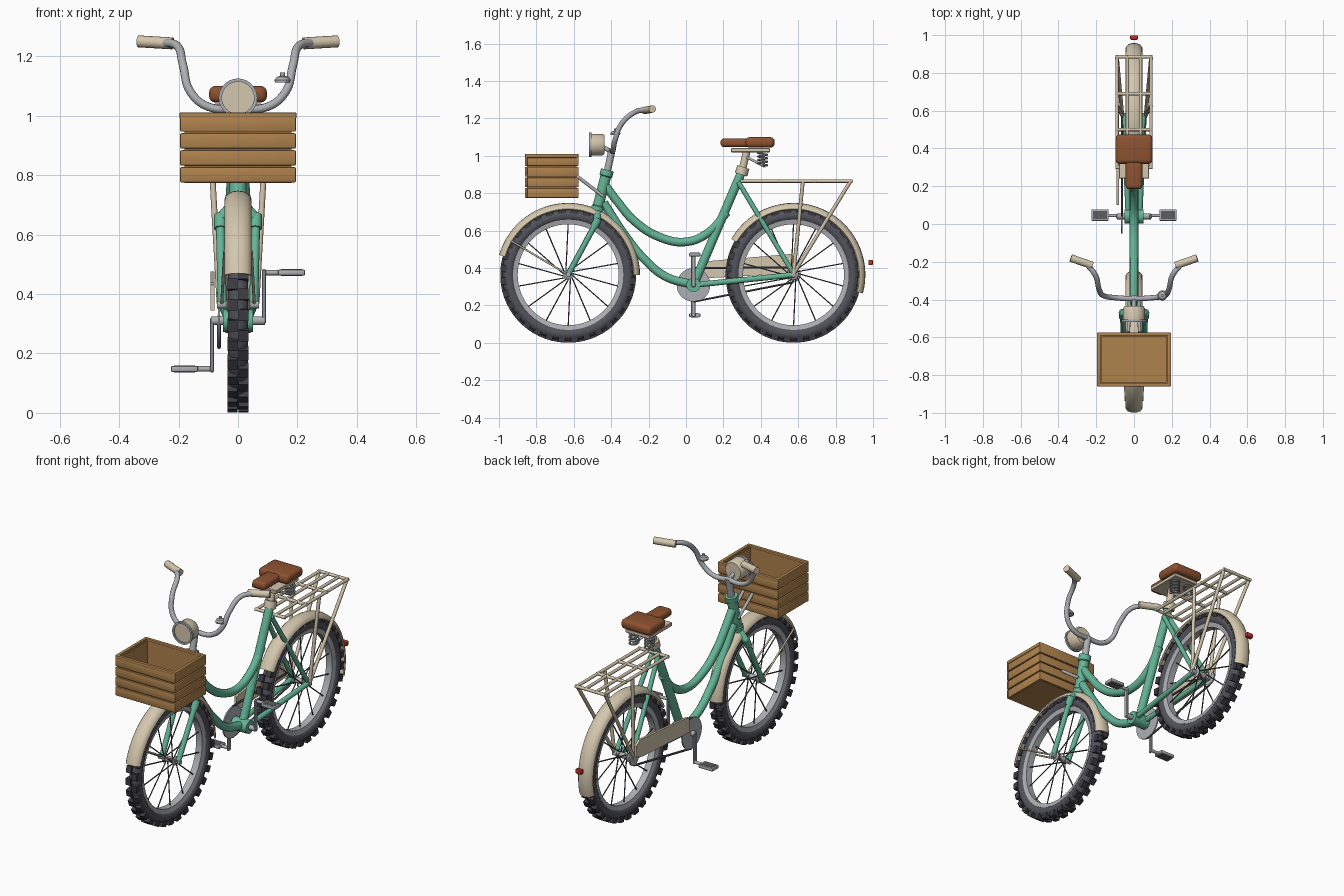
import bpy, bmesh
from math import sin, cos, pi, radians
from mathutils import Vector, Matrix

cube = bpy.data.objects.get("Cube")
if cube:
    bpy.data.objects.remove(cube)


def material(name, rgb):
    m = bpy.data.materials.new(name)
    m.use_nodes = True
    m.diffuse_color = (*rgb, 1)
    m.node_tree.nodes["Principled BSDF"].inputs["Base Color"].default_value = (*rgb, 1)
    return m


GREEN = material("mint green", (0.13, 0.46, 0.31))
CREAM = material("cream", (0.66, 0.57, 0.42))
WOOD = material("basket wood", (0.43, 0.225, 0.075))
LEATHER = material("brown leather", (0.27, 0.085, 0.03))
METAL = material("light metal", (0.42, 0.43, 0.45))
TYRE = material("tyre grey", (0.085, 0.085, 0.105))
TREAD = material("tread dark", (0.045, 0.045, 0.055))
SPOKE = material("dark steel", (0.11, 0.11, 0.12))
RED = material("lamp red", (0.55, 0.03, 0.02))


def place(name, mesh, mat):
    mesh.materials.clear()
    mesh.materials.append(mat)
    for p in mesh.polygons:
        p.use_smooth = True
        p.material_index = 0
    mesh.set_sharp_from_angle(angle=radians(35))
    ob = bpy.data.objects.new(name, mesh)
    bpy.context.scene.collection.objects.link(ob)
    return ob


def finish(name, bm, mat):
    bmesh.ops.remove_doubles(bm, verts=bm.verts, dist=1e-5)
    bmesh.ops.recalc_face_normals(bm, faces=bm.faces)
    mesh = bpy.data.meshes.new(name)
    bm.to_mesh(mesh)
    bm.free()
    return place(name, mesh, mat)


def boxes(name, items, mat, bevel=0.0, segs=1):
    """Boxes from (centre, size) pairs or matrices, in one object."""
    bm = bmesh.new()
    for it in items:
        mx = it if isinstance(it, Matrix) else Matrix.LocRotScale(Vector(it[0]), None, Vector(it[1]))
        bmesh.ops.create_cube(bm, size=1, matrix=mx)
    if bevel:
        bmesh.ops.bevel(bm, geom=bm.edges[:], offset=bevel, segments=segs, profile=0.5, affect='EDGES')
    return finish(name, bm, mat)


def lathe(name, origin, axis, profile, mat, n=24, closed=False):
    """Revolve (radius, height) points around an axis."""
    bm = bmesh.new()
    rot = Vector(axis).to_track_quat('Z', 'Y')
    rings = [[bm.verts.new(Vector(origin) + rot @ Vector((r * cos(2 * pi * i / n), r * sin(2 * pi * i / n), h)))
              for r, h in profile] for i in range(n)]
    m = len(profile)
    for i in range(n):
        a, b = rings[i], rings[(i + 1) % n]
        for j in range(m if closed else m - 1):
            k = (j + 1) % m
            bm.faces.new((a[j], a[k], b[k], b[j]))
    return finish(name, bm, mat)


def rod(name, a, b, r, mat, n=16):
    a, b = Vector(a), Vector(b)
    h = (b - a).length
    return lathe(name, a, b - a, [(0, 0), (r, 0), (r, h), (0, h)], mat, n)


def tube(name, paths, r, mat, smooth=True, res=4):
    """Round tubes along one or more paths."""
    cu = bpy.data.curves.new(name, 'CURVE')
    cu.dimensions = '3D'
    cu.bevel_depth, cu.bevel_resolution, cu.use_fill_caps = r, res, True
    cu.resolution_u = 8
    for pts in paths:
        s = cu.splines.new('BEZIER' if smooth else 'POLY')
        if smooth:
            s.bezier_points.add(len(pts) - 1)
            for bp, p in zip(s.bezier_points, pts):
                bp.co = p
                bp.handle_left_type = bp.handle_right_type = 'AUTO'
        else:
            s.points.add(len(pts) - 1)
            for sp, p in zip(s.points, pts):
                sp.co = (*p, 1)
    tmp = bpy.data.objects.new(name + " path", cu)
    bpy.context.scene.collection.objects.link(tmp)
    dg = bpy.context.evaluated_depsgraph_get()
    mesh = bpy.data.meshes.new_from_object(tmp.evaluated_get(dg))
    bpy.data.objects.remove(tmp)
    return place(name, mesh, mat)


def both(pts):
    """A path and its mirror image across x = 0."""
    return [pts, [(-x, y, z) for x, y, z in pts]]


AXLE = 0.364
FRONT, REAR = -0.63, 0.575


def wheel(tag, y):
    c = Vector((0, y, AXLE))
    sect = [2 * pi * k / 14 for k in range(14)]
    lathe(tag + "_tyre", c, (1, 0, 0), [(0.318 + 0.034 * cos(t), 0.035 * sin(t)) for t in sect], TYRE, 56, True)
    lathe(tag + "_rim", c, (1, 0, 0), [(0.27, -0.02), (0.295, -0.026), (0.295, 0.026), (0.27, 0.02)], METAL, 56, True)
    # staggered tread blocks
    lugs = []
    for i in range(64):
        side = 1 if i % 2 else -1
        r = Matrix.Rotation(2 * pi * i / 64, 4, 'X')
        lugs.append(Matrix.Translation(c) @ r @ Matrix.LocRotScale(
            Vector((side * 0.019, 0, 0.3465)), None, Vector((0.033, 0.038, 0.033))))
    boxes(tag + "_tread", lugs, TREAD)
    # spokes and hub
    spokes = []
    for i in range(14):
        t = 2 * pi * (i + 0.5) / 14
        x = 0.025 if i % 2 else -0.025
        spokes.append([c + Vector((x, 0.015 * cos(t + 1), 0.015 * sin(t + 1))),
                       c + Vector((0, 0.275 * cos(t), 0.275 * sin(t)))])
    tube(tag + "_spokes", spokes, 0.0035, SPOKE, False, 1)
    lathe(tag + "_hub", c, (1, 0, 0), [(0, -0.07), (0.013, -0.07), (0.013, -0.04), (0.026, -0.034), (0.016, -0.022),
          (0.016, 0.022), (0.026, 0.034), (0.013, 0.04), (0.013, 0.07), (0, 0.07)], METAL)


def fender(name, y, a0, a1):
    bm = bmesh.new()
    n, m = 36, 8
    rows = []
    for i in range(n + 1):
        t = radians(a0 + (a1 - a0) * i / n)
        outer = [(0.046 * sin(s), 0.352 + 0.032 * cos(s)) for s in [pi / 2 * (2 * j / m - 1) for j in range(m + 1)]]
        inner = [(x * 0.9, r - 0.005) for x, r in reversed(outer)]
        rows.append([bm.verts.new((x, y + r * cos(t), AXLE + r * sin(t))) for x, r in outer + inner])
    for a, b in zip(rows, rows[1:]):
        for j in range(len(a)):
            k = (j + 1) % len(a)
            bm.faces.new((a[j], a[k], b[k], b[j]))
    bm.faces.new(rows[0])
    bm.faces.new(rows[-1])
    finish(name, bm, CREAM)


wheel("front_wheel", FRONT)
wheel("rear_wheel", REAR)
fender("front_fender", FRONT, 0, 164)
fender("rear_fender", REAR, -15, 150)
tube("front_fender_stays", both([(0.055, FRONT, AXLE), (0.045, -0.935, 0.545)]), 0.005, CREAM, False)

# frame
tube("top_tube", [[(0, -0.43, 0.84), (0, -0.37, 0.76), (0, -0.28, 0.655), (0, -0.14, 0.565), (0, 0, 0.54),
                   (0, 0.12, 0.59), (0, 0.22, 0.7)]], 0.023, GREEN)
tube("down_tube", [[(0, -0.44, 0.75), (0, -0.33, 0.58), (0, -0.225, 0.45), (0, -0.11, 0.355), (0, 0.04, 0.31)]], 0.023, GREEN)
rod("seat_tube", (0, 0.04, 0.31), (0, 0.3, 0.92), 0.024, GREEN)
lathe("head_tube", (0, -0.478, 0.7), (0, 0.058, 0.225),
      [(0, 0), (0.034, 0), (0.034, 0.03), (0.029, 0.035), (0.029, 0.195), (0.035, 0.2), (0.035, 0.232), (0, 0.232)], GREEN)
rod("bottom_bracket", (-0.05, 0.04, 0.31), (0.05, 0.04, 0.31), 0.038, GREEN)
tube("seat_stays", both([(0.02, 0.28, 0.86), (0.052, REAR, 0.37)]), 0.013, GREEN, False)
tube("chain_stays", both([(0.03, 0.05, 0.31), (0.052, REAR, 0.364)]), 0.015, GREEN, False)

# fork
for side, tag in ((1, "left"), (-1, "right")):
    rod(tag + "_fork_blade", (side * 0.06, -0.47, 0.66), (side * 0.053, FRONT, AXLE), 0.015, GREEN)
    rod(tag + "_fork_collar", (side * 0.06, -0.468, 0.665), (side * 0.059, -0.492, 0.62), 0.021, GREEN)
    rod(tag + "_fork_shoulder", (0, -0.474, 0.715), (side * 0.06, -0.474, 0.652), 0.02, GREEN)

# steering
rod("stem", (0, -0.422, 0.91), (0, -0.395, 1.035), 0.019, METAL)
bar = [(0.1, -0.39, 1.03), (0.16, -0.38, 1.08), (0.185, -0.345, 1.17), (0.205, -0.27, 1.235), (0.25, -0.212, 1.246)]
tube("handlebar", [[(-x, y, z) for x, y, z in reversed(bar)] + [(0, -0.395, 1.025)] + bar], 0.014, METAL)
for s, tag in ((1, "left"), (-1, "right")):
    rod(tag + "_grip", (s * 0.22, -0.22, 1.243), (s * 0.335, -0.18, 1.25), 0.02, CREAM)
lathe("bell", (0.15, -0.378, 1.112), (0, 0, 1),
      [(0, 0), (0.026, 0), (0.027, 0.008), (0.02, 0.018), (0.008, 0.022), (0.008, 0.033), (0, 0.034)], METAL)

# headlight
lathe("headlight_body", (0, -0.435, 1.06), (0, -1, 0), [(0, 0), (0.05, 0), (0.058, 0.012), (0.058, 0.07), (0, 0.07)], CREAM, 32)
lathe("headlight_rim", (0, -0.505, 1.06), (0, -1, 0), [(0.054, 0), (0.065, 0), (0.065, 0.013), (0.054, 0.013)], METAL, 32, True)
rod("headlight_lens", (0, -0.5, 1.06), (0, -0.512, 1.06), 0.056, CREAM, 32)
rod("headlight_bracket", (0, -0.45, 1.05), (0, -0.395, 1.02), 0.012, METAL)

# basket: floor, walls, slats, rims and posts
Y0, Y1, X = -0.85, -0.585, 0.18
MID, LEN = (Y0 + Y1) / 2, Y1 - Y0
walls = [((0, MID, 0.782), (2 * X, LEN, 0.016))]
slats, rims = [], []
for s in (1, -1):
    walls += [((s * (X - 0.006), MID, 0.89), (0.008, LEN, 0.22)),
              ((0, MID + s * (LEN / 2 - 0.006), 0.89), (2 * X, 0.008, 0.22))]
    rims += [((s * 0.187, MID, 1.0), (0.02, 0.285, 0.022)), ((0, MID + s * 0.134, 1.0), (0.38, 0.02, 0.022))]
    for k in range(4):
        z = 0.801 + 0.057 * k
        slats += [((s * 0.186, MID, z), (0.014, 0.28, 0.052)), ((0, MID + s * 0.137, z), (0.39, 0.014, 0.052))]
boxes("basket_shell", walls, WOOD)
boxes("basket_slats", slats, WOOD, 0.005, 2)
boxes("basket_rim", rims, WOOD, 0.005, 2)
tube("basket_bracket", both([(0.03, -0.575, 0.885), (0.025, -0.445, 0.785)]), 0.009, METAL, False)

# saddle
boxes("saddle_seat", [((0, 0.396, 1.072), (0.195, 0.155, 0.056))], LEATHER, 0.022, 4)
boxes("saddle_nose", [((0, 0.265, 1.07), (0.088, 0.16, 0.046))], LEATHER, 0.018, 4)
boxes("saddle_plate", [((0, 0.345, 1.03), (0.16, 0.21, 0.022))], CREAM, 0.003)
rod("seat_post", (0, 0.295, 0.9), (0, 0.325, 1.025), 0.02, CREAM)
rod("seat_clamp", (0, 0.294, 0.9), (0, 0.307, 0.94), 0.034, CREAM)
coil = [(0.05 + 0.025 * cos(t), 0.41 + 0.025 * sin(t), 0.945 + 0.075 * t / (8 * pi))
        for t in [8 * pi * i / 64 for i in range(65)]]
tube("saddle_springs", both(coil), 0.005, METAL, False, 2)
tube("spring_arms", both([(0.01, 0.32, 0.995), (0.05, 0.42, 0.944)]), 0.007, METAL, False)

# rear rack
Z = 0.865
rails = both([(0.09, 0.3, Z), (0.09, 0.89, Z)]) + both([(0.035, 0.3, Z), (0.035, 0.89, Z)])
rails += [[(-0.098, y, Z), (0.098, y, Z)] for y in (0.3, 0.5, 0.69, 0.885)]
tube("rack_rails", rails, 0.009, CREAM, False)
tube("rack_struts", both([(0.09, 0.625, Z), (0.062, REAR, 0.37)]) + both([(0.09, 0.88, Z), (0.062, REAR, 0.37)]),
     0.01, CREAM, False)
boxes("tail_lamp", [((0, 0.987, 0.43), (0.04, 0.024, 0.028))], RED, 0.005, 2)

# drivetrain
rod("crank_axle", (-0.09, 0.04, 0.31), (0.09, 0.04, 0.31), 0.015, METAL)
rod("chainring", (-0.068, 0.04, 0.31), (-0.06, 0.04, 0.31), 0.09, METAL, 36)
rod("rear_sprocket", (-0.068, REAR, AXLE), (-0.06, REAR, AXLE), 0.04, METAL)
tube("chain", [[(-0.064, 0.04, 0.4), (-0.064, REAR, 0.404)], [(-0.064, 0.04, 0.22), (-0.064, REAR, 0.324)]],
     0.006, SPOKE, False, 1)
guard = bmesh.new()
outline = [(0.1, 0.345), (0.1, 0.43), (0.13, 0.438), (0.56, 0.475), (0.59, 0.45), (0.59, 0.385), (0.54, 0.37)]
face = guard.faces.new([guard.verts.new((-0.093, y, z)) for y, z in outline])
ext = bmesh.ops.extrude_face_region(guard, geom=[face])
bmesh.ops.translate(guard, verts=[v for v in ext["geom"] if isinstance(v, bmesh.types.BMVert)], vec=(0.014, 0, 0))
finish("chain_guard", guard, CREAM)
for s, tag in ((1, "left"), (-1, "right")):
    z = 0.31 + s * 0.162
    boxes(tag + "_crank", [((s * 0.087, 0.04, 0.31 + s * 0.081), (0.014, 0.024, 0.185))], METAL, 0.004)
    rod(tag + "_pedal_axle", (s * 0.085, 0.045, z), (s * 0.15, 0.045, z), 0.009, METAL)
    boxes(tag + "_pedal", [((s * 0.18, 0.047, z), (0.092, 0.06, 0.02))], METAL, 0.005, 2)
    boxes(tag + "_pedal_pads", [((s * 0.18, 0.047, z + d), (0.072, 0.042, 0.004)) for d in (0.0095, -0.0095)], SPOKE)
